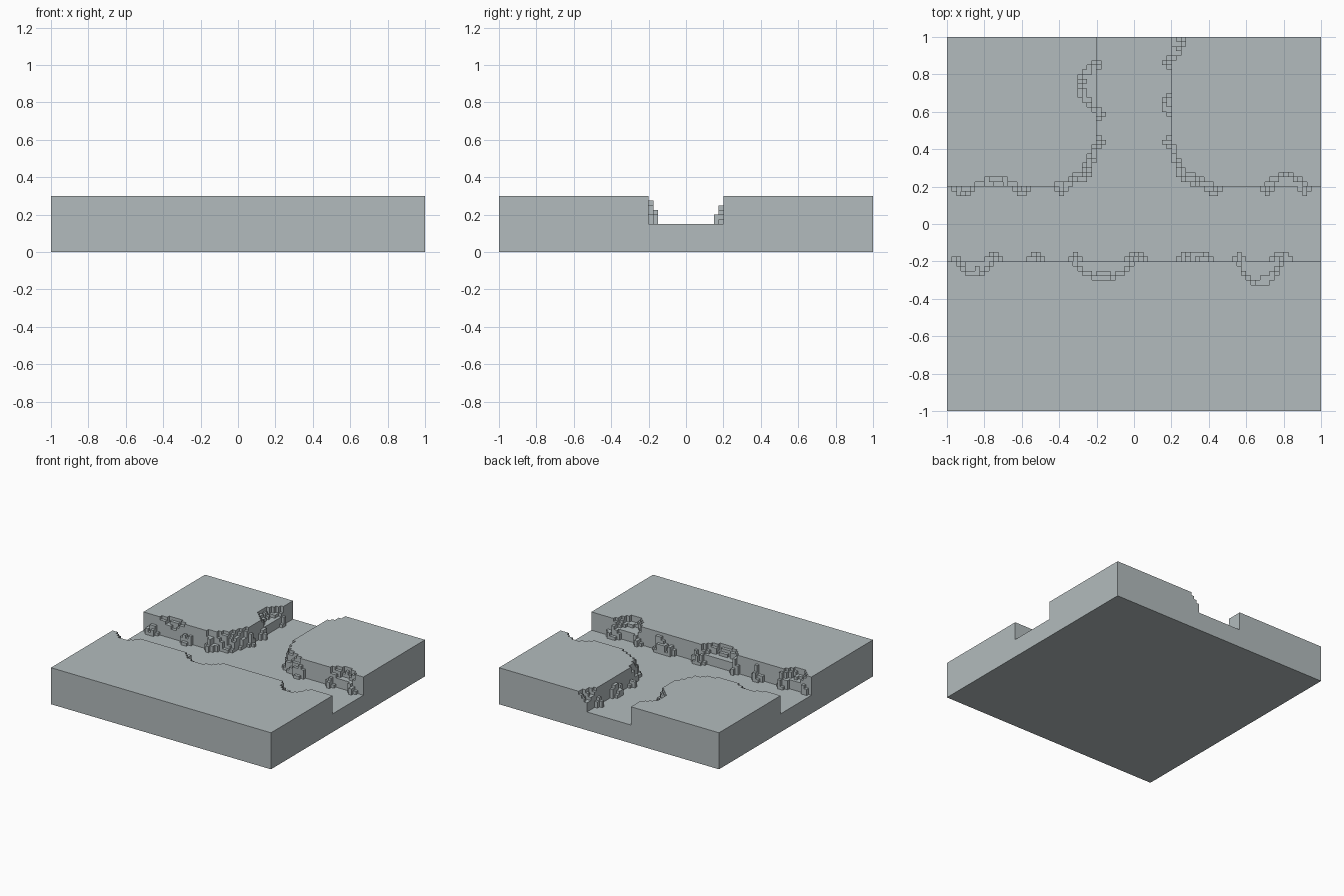
import bpy, bmesh, math, random

random.seed(4)
if "Cube" in bpy.data.objects:
    bpy.data.objects.remove(bpy.data.objects["Cube"], do_unlink=True)

N, S = 80, 0.025            # cells per side, cell size
FLOOR, TOP = 6, 12          # channel bed and bank heights, in cells
LO, HI = 32, 47             # first and last channel cell

stone = bpy.data.materials.new("pale_grey_stone")
stone.use_nodes = True
colour = (0.45, 0.50, 0.51, 1)
stone.diffuse_color = colour
stone.node_tree.nodes["Principled BSDF"].inputs["Base Color"].default_value = colour


def idx(c):
    return round((c + 1) / S)


# Flat banks with a T-shaped channel
H = [[FLOOR if LO <= j <= HI or (LO <= i <= HI and j > HI) else TOP
      for j in range(N)] for i in range(N)]

# Rounded, stepped corners where the side arm meets the main channel
for i in range(N):
    for j in range(N):
        x, y = (i + 0.5) * S - 1, (j + 0.5) * S - 1
        if 0.2 < abs(x) < 0.42 and 0.2 < y < 0.42:
            r = math.hypot(0.42 - abs(x), 0.42 - y)
            step = round((r - 0.185) / 0.06 * 6 + random.uniform(-0.8, 0.8))
            H[i][j] = max(FLOOR, min(TOP, TOP - step)) if r > 0.185 else TOP


def cell(wall, u, k):
    """Grid cell at u along a wall; k >= 0 lies in the channel, k < 0 in the bank."""
    return {"south": (u, LO + k), "north": (u, HI - k),
            "left": (LO + k, u), "right": (HI - k, u)}[wall]


# Rubble heaps at the foot of the walls: start, end
heaps = {
    "south": [(-0.975, -0.925), (-0.8, -0.7), (-0.575, -0.475), (-0.35, -0.275),
              (-0.05, 0.075), (0.225, 0.425), (0.525, 0.6), (0.725, 0.85)],
    "north": [(-0.975, -0.85), (-0.65, -0.55), (-0.425, -0.35),
              (0.375, 0.475), (0.675, 0.75), (0.875, 0.95)],
    "left": [(0.4, 0.475), (0.55, 0.625), (0.825, 0.875)],
    "right": [(0.4, 0.475), (0.575, 0.7), (0.825, 0.9)],
}
for wall, spans in heaps.items():
    peak = 11 if wall == "south" else 10
    for a, b in spans:
        a, b = idx(a), idx(b)
        for u in range(a, b):
            end = u in (a, b - 1)
            i, j = cell(wall, u, 0)
            H[i][j] = random.randint(7, 9) if end else random.randint(8, peak)
            if not end:
                i, j = cell(wall, u, 1)
                H[i][j] = random.randint(7, peak - 2)

# Hollows worn into the bank tops: start, end, depth in cells
hollows = {
    "south": [(-0.95, -0.75, 3), (-0.325, 0.0, 4), (0.55, 0.8, 5)],
    "north": [(-0.85, -0.625, 2.4), (0.7, 0.925, 3)],
    "left": [(0.6, 0.875, 4)],
    "right": [(0.875, 1.125, 3)],
}
for wall, spans in hollows.items():
    for a, b, depth in spans:
        a, b = idx(a), idx(b)
        for u in range(a, min(b, N)):
            edge = depth * math.sin(math.pi * (u + 0.5 - a) / (b - a)) ** 0.7
            for k in range(1, round(edge) + 1):
                i, j = cell(wall, u, -k)
                H[i][j] = max(9, TOP - 1 - (round(edge) - k) - random.randint(0, 1))

# Stepped ground block: one face per exposed cell side
bm = bmesh.new()
verts = {}


def face(*corners):
    vs = []
    for c in corners:
        if c not in verts:
            verts[c] = bm.verts.new((c[0] * S - 1, c[1] * S - 1, c[2] * S))
        vs.append(verts[c])
    bm.faces.new(vs)


def height(i, j):
    return H[i][j] if 0 <= i < N and 0 <= j < N else 0


for i in range(N):
    for j in range(N):
        h = H[i][j]
        face((i, j, h), (i + 1, j, h), (i + 1, j + 1, h), (i, j + 1, h))
        face((i, j, 0), (i, j + 1, 0), (i + 1, j + 1, 0), (i + 1, j, 0))
        sides = [((0, -1), (i, j), (i + 1, j)), ((1, 0), (i + 1, j), (i + 1, j + 1)),
                 ((0, 1), (i + 1, j + 1), (i, j + 1)), ((-1, 0), (i, j + 1), (i, j))]
        for (dx, dy), p, q in sides:
            for z in range(height(i + dx, j + dy), h):
                face((*p, z), (*q, z), (*q, z + 1), (*p, z + 1))

# Merge the cells into large flat faces
bmesh.ops.dissolve_limit(bm, angle_limit=0.02, verts=bm.verts[:], edges=bm.edges[:])
mesh = bpy.data.meshes.new("channel_ground")
bm.to_mesh(mesh)
bm.free()
mesh.materials.append(stone)
ground = bpy.data.objects.new("channel_ground", mesh)
bpy.context.collection.objects.link(ground)
